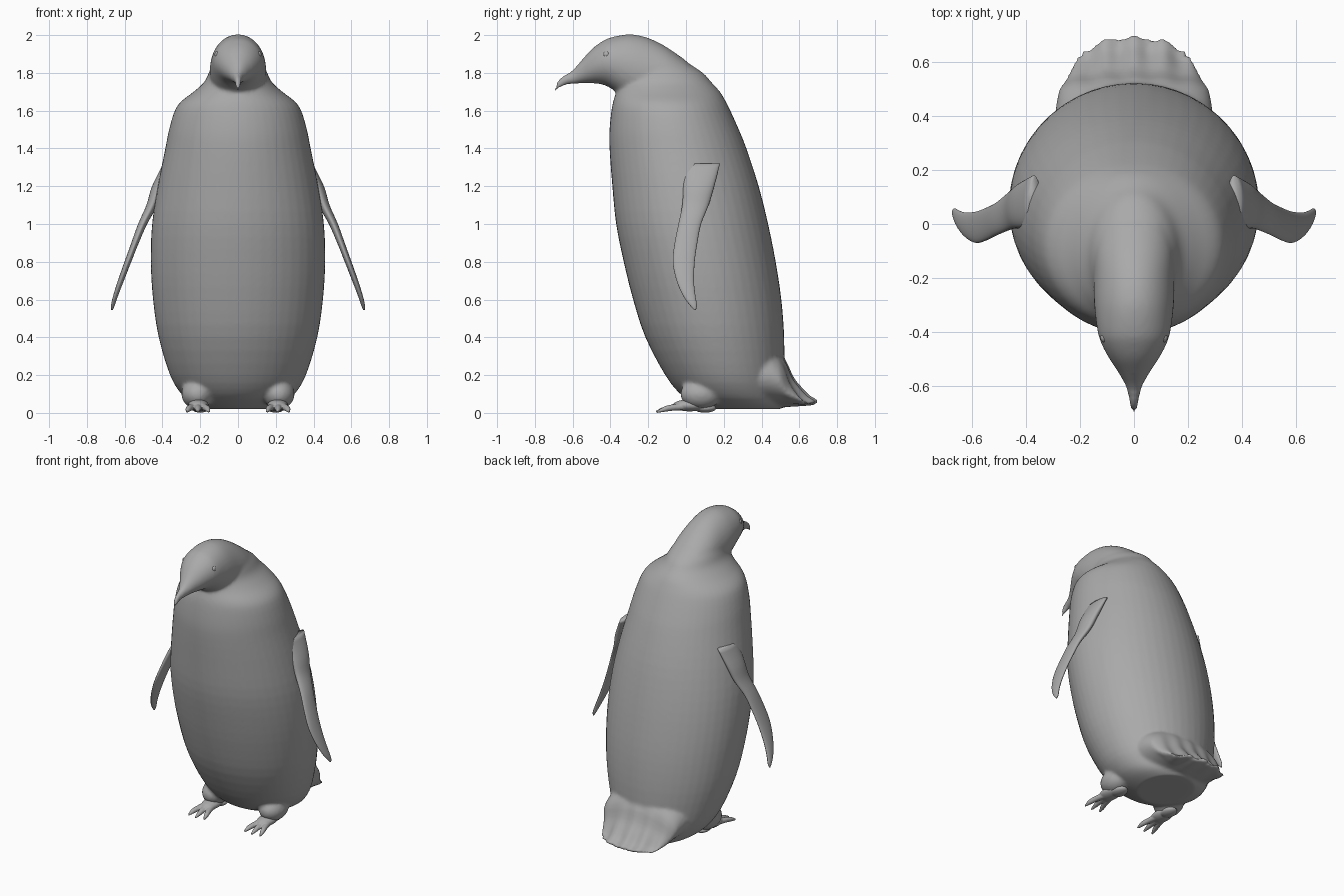
import bpy, bmesh
from math import sin, cos, pi
from mathutils import Matrix, Vector

cube = bpy.data.objects.get("Cube")
if cube:
    bpy.data.objects.remove(cube, do_unlink=True)

grey = bpy.data.materials.new("plain grey")
grey.use_nodes = True
colour = (0.4, 0.4, 0.4, 1)
grey.diffuse_color = colour
grey.node_tree.nodes["Principled BSDF"].inputs["Base Color"].default_value = colour


def spline(rows, steps):
    """Catmull-Rom interpolation between table rows."""
    rows = [Vector(r) for r in rows]
    result = []
    for i in range(len(rows) - 1):
        p, q, r, s = (rows[max(0, min(len(rows) - 1, i + k))] for k in (-1, 0, 1, 2))
        for k in range(steps):
            t = k / steps
            result.append(q + (r - p) * (t / 2) + (p * 2 - q * 5 + r * 4 - s) * (t * t / 2)
                          + (q * 3 - p - r * 3 + s) * (t ** 3 / 2))
    return result + [rows[-1]]


def loft(bm, rows, place, sides=48, steps=3):
    """Skin oval rings; each row is position, low, high, half width, side offset."""
    rings = []
    for t, low, high, half, shift in spline([tuple(r) + (0,) * (5 - len(r)) for r in rows], steps):
        ring = []
        for k in range(sides):
            a = 2 * pi * k / sides
            w = shift + half * cos(a)
            v = (low + high) / 2 + (high - low) / 2 * sin(a)
            ring.append(bm.verts.new(place(t, v, w)))
        rings.append(ring)
    faces = [bm.faces.new(rings[0]), bm.faces.new(rings[-1])]
    for a, b in zip(rings, rings[1:]):
        for k in range(sides):
            n = (k + 1) % sides
            faces.append(bm.faces.new((a[k], a[n], b[n], b[k])))
    bmesh.ops.recalc_face_normals(bm, faces=faces)


def ball(bm, centre, radii):
    matrix = Matrix.Translation(centre) @ Matrix.Diagonal((*radii, 1))
    bmesh.ops.create_uvsphere(bm, u_segments=24, v_segments=16, radius=1, matrix=matrix)


def finish(bm, name):
    mesh = bpy.data.meshes.new(name)
    bm.to_mesh(mesh)
    bm.free()
    mesh.materials.append(grey)
    mesh.shade_smooth()
    obj = bpy.data.objects.new(name, mesh)
    bpy.context.collection.objects.link(obj)
    return obj


def fuse(obj, voxel, rounds):
    """Melt overlapping pieces into one smooth skin."""
    remesh = obj.modifiers.new("Fuse", "REMESH")
    remesh.mode = "VOXEL"
    remesh.voxel_size = voxel
    remesh.use_smooth_shade = True
    smooth = obj.modifiers.new("Relax", "SMOOTH")
    smooth.factor = 0.5
    smooth.iterations = rounds


def upright(t, v, w):
    return (w, v, t)


def lengthwise(t, v, w):
    return (w, t, v)


def tail_fan(t, v, w):
    # Feather tips scallop the trailing edge
    fade = max(0, min(1, (t - 0.5) / 0.18))
    ripple = 0.012 * (cos(2 * pi * w / 0.11) - 1)
    return (w, t + fade * (ripple - 1.2 * w * w), v + fade * ripple * 0.4)


# Torso: height, front, back, half width
torso = [
    (0.02, 0.12, 0.5, 0.17), (0.05, 0.05, 0.52, 0.24), (0.1, -0.03, 0.52, 0.3),
    (0.2, -0.11, 0.52, 0.36), (0.4, -0.215, 0.52, 0.42), (0.6, -0.28, 0.505, 0.45),
    (0.8, -0.33, 0.475, 0.462), (1, -0.37, 0.435, 0.455), (1.2, -0.39, 0.385, 0.425),
    (1.4, -0.405, 0.32, 0.385), (1.5, -0.405, 0.28, 0.365), (1.6, -0.395, 0.235, 0.335),
    (1.65, -0.385, 0.21, 0.3), (1.7, -0.37, 0.18, 0.235), (1.75, -0.36, 0.135, 0.18),
    (1.8, -0.35, 0.09, 0.155), (1.86, -0.32, 0.0, 0.13)]
# Head and bill: depth, underside, top, half width
head = [
    (-0.697, 1.7, 1.715, 0.007), (-0.675, 1.715, 1.765, 0.014), (-0.64, 1.735, 1.79, 0.02),
    (-0.6, 1.74, 1.815, 0.03), (-0.55, 1.745, 1.87, 0.057), (-0.5, 1.745, 1.925, 0.09),
    (-0.45, 1.74, 1.963, 0.117), (-0.4, 1.72, 1.987, 0.134), (-0.3, 1.65, 2.004, 0.147),
    (-0.2, 1.6, 1.985, 0.15), (-0.1, 1.6, 1.935, 0.15), (0, 1.6, 1.865, 0.14)]
# Tail: depth, underside, top, half width
tail = [
    (0.25, 0.03, 0.36, 0.3), (0.42, 0.03, 0.36, 0.29), (0.52, 0.03, 0.29, 0.27),
    (0.57, 0.035, 0.19, 0.25), (0.62, 0.04, 0.13, 0.23), (0.66, 0.045, 0.09, 0.215),
    (0.7, 0.05, 0.07, 0.2)]

bm = bmesh.new()
loft(bm, torso, upright)
loft(bm, head, lengthwise)
loft(bm, tail, tail_fan, sides=96)
for side in (1, -1):
    # Thighs
    ball(bm, (side * 0.215, 0.08, 0.1), (0.085, 0.11, 0.08))
fuse(finish(bm, "body"), 0.011, 6)

# Flipper: height, front, back, half thickness, outward position
flipper = [
    (1.32, -0.01, 0.18, 0.025, 0.37), (1.2, -0.015, 0.15, 0.035, 0.42),
    (1.1, -0.02, 0.12, 0.03, 0.455), (1, -0.04, 0.08, 0.024, 0.505),
    (0.9, -0.06, 0.06, 0.02, 0.545), (0.8, -0.07, 0.046, 0.018, 0.583),
    (0.7, -0.05, 0.042, 0.016, 0.62), (0.62, -0.015, 0.05, 0.013, 0.648),
    (0.57, 0.02, 0.058, 0.01, 0.662), (0.545, 0.043, 0.052, 0.004, 0.667)]

for side, label in ((1, "left"), (-1, "right")):
    bm = bmesh.new()
    loft(bm, flipper, lambda t, v, w: (side * w, v, t), sides=32, steps=4)
    finish(bm, label + "_flipper")

    # Foot: sole, heel and three clawed toes
    bm = bmesh.new()
    ball(bm, (side * 0.21, 0.02, 0.04), (0.055, 0.09, 0.032))
    ball(bm, (side * 0.2, 0.1, 0.025), (0.045, 0.06, 0.024))
    for spread in (-1, 0, 1):
        toe = [(0.02, 0.015, 0.055, 0.02, 0.21 + 0.02 * spread),
               (-0.06, 0.012, 0.047, 0.019, 0.212 + 0.036 * spread),
               (-0.11, 0.006, 0.036, 0.016, 0.212 + 0.05 * spread),
               (-0.15 - 0.01 * (spread == 0), 0.0, 0.012, 0.005, 0.212 + 0.058 * spread)]
        loft(bm, toe, lambda t, v, w: (side * w, t, v), sides=16)
    fuse(finish(bm, label + "_foot"), 0.005, 2)

    # Eye
    bm = bmesh.new()
    ball(bm, (side * 0.108, -0.42, 1.897), (0.016, 0.018, 0.018))
    finish(bm, label + "_eye")
